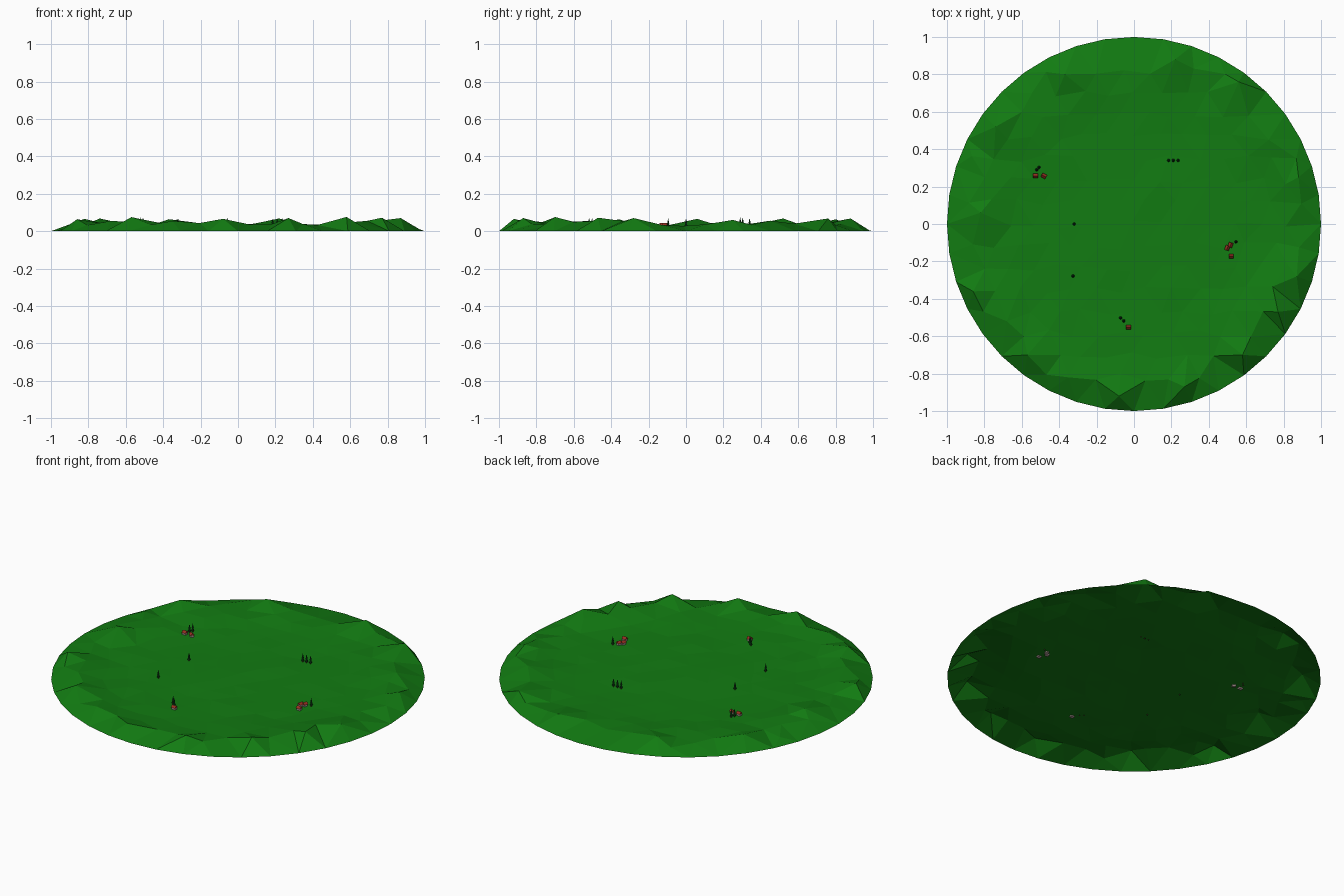
import bpy, bmesh, math, random
from mathutils import Vector, Matrix, noise
from mathutils.geometry import delaunay_2d_cdt
from mathutils.bvhtree import BVHTree

if "Cube" in bpy.data.objects:
    bpy.data.objects.remove(bpy.data.objects["Cube"])

random.seed(4)


def material(name, rgb):
    m = bpy.data.materials.new(name)
    m.diffuse_color = (*rgb, 1)
    m.use_nodes = True
    m.node_tree.nodes["Principled BSDF"].inputs["Base Color"].default_value = m.diffuse_color
    return m


GRASS = material("grass", (0.006, 0.2, 0.006))
LEAF = material("leaf", (0.004, 0.05, 0.008))
BARK = material("bark", (0.06, 0.03, 0.015))
WALL = material("wall", (0.42, 0.32, 0.3))
ROOF = material("roof", (0.3, 0.03, 0.015))


def make_object(name, bm, mats):
    me = bpy.data.meshes.new(name)
    bm.to_mesh(me)
    bm.free()
    for m in mats:
        me.materials.append(m)
    ob = bpy.data.objects.new(name, me)
    bpy.context.collection.objects.link(ob)
    return ob


# Hilltops around the edge of the meadow: x, y, z
PEAKS = [(-.74, .52, .068), (.22, .88, .068), (.56, .76, .068), (.58, -.70, .076),
         (.27, -.87, .07), (.77, -.47, .072), (.87, -.28, .07), (-.08, -.92, .066),
         (.88, .25, .06), (-.86, -.36, .064), (-.57, -.70, .075), (-.37, .80, .064),
         (-.82, .06, .066), (-.68, -.52, .055), (-.35, -.82, .055), (.72, .45, .056)]


def smooth(a, b, x):
    t = min(1, max(0, (x - a) / (b - a)))
    return t * t * (3 - 2 * t)


def height(x, y):
    r = math.hypot(x, y)
    ring = smooth(0.5, 0.85, r)
    z = 0.02 + 0.012 * ring
    z += (0.006 + 0.012 * ring) * noise.noise(Vector((x * 5, y * 5, 3.7)))
    for px, py, pz in PEAKS:
        d2 = (x - px) ** 2 + (y - py) ** 2
        z += (pz - 0.035) * 0.7 * math.exp(-d2 / 0.012)
    return max(0.012, min(z, 0.07)) * (1 - 0.35 * smooth(0.88, 0.97, r))


# Rolling ground: single triangulated sheet with a 40-sided rim at z = 0
N = 40
pts = [Vector((math.cos(i * math.tau / N), math.sin(i * math.tau / N))) for i in range(N)]
zs = [0.0] * N
for x, y, z in PEAKS:
    pts.append(Vector((x, y)))
    zs.append(z)
S = 0.135
for j in range(-9, 10):
    for i in range(-9, 10):
        p = Vector(((i + 0.5 * (j % 2)) * S, j * S * 0.866))
        p += Vector((random.uniform(-.02, .02), random.uniform(-.02, .02)))
        if p.length > 0.95 or any((p - q).length < 0.075 for q in pts):
            continue
        pts.append(p)
        zs.append(height(*p))
out = delaunay_2d_cdt(pts, [(i, (i + 1) % N) for i in range(N)], [], 0, 1e-6)
bm = bmesh.new()
vs = [bm.verts.new((p.x, p.y, zs[o[0]])) for p, o in zip(out[0], out[3])]
for f in out[2]:
    bm.faces.new([vs[k] for k in f])
bmesh.ops.recalc_face_normals(bm, faces=bm.faces)
if sum(f.normal.z for f in bm.faces) < 0:
    bmesh.ops.reverse_faces(bm, faces=bm.faces)
tree_lookup = BVHTree.FromBMesh(bm)
make_object("ground", bm, [GRASS])


def ground_z(x, y):
    return tree_lookup.ray_cast(Vector((x, y, 1)), Vector((0, 0, -1)))[0].z


# Conifers: short trunk and two stacked cones
def tree(name, x, y):
    bm = bmesh.new()
    for r1, r2, z0, z1, mat in ((.003, .003, -.004, .012, 1), (.0085, .002, .008, .03, 0),
                                (.006, 0, .024, .05, 0)):
        res = bmesh.ops.create_cone(bm, cap_ends=True, segments=8, radius1=r1, radius2=r2,
                                    depth=z1 - z0, matrix=Matrix.Translation((0, 0, (z0 + z1) / 2)))
        for f in {f for v in res["verts"] for f in v.link_faces}:
            f.material_index = mat
    ob = make_object(name, bm, [LEAF, BARK])
    ob.location = (x, y, ground_z(x, y))


for k, (x, y) in enumerate([(-.52, .29), (-.508, .303), (.185, .34), (.21, .34), (.236, .34),
                            (-.32, 0), (-.326, -.278), (-.072, -.502), (-.055, -.518), (.545, -.095)]):
    tree(f"tree_{k + 1}", x, y)


# Cottages: box walls with an overhanging gable roof
def house(name, x, y, turn):
    bm = bmesh.new()
    w, d, h, top = .011, .009, .014, .024
    res = bmesh.ops.create_cube(bm, size=1, matrix=Matrix.Translation((0, 0, h / 2 - .004))
                                @ Matrix.Diagonal((2 * w, 2 * d, h + .008, 1)))
    a, b = w + .002, d + .003
    ends = [[bm.verts.new((sx * a, yy, zz)) for yy, zz in ((-b, h - .002), (b, h - .002), (0, top))]
            for sx in (-1, 1)]
    roof = [bm.faces.new(ends[0]), bm.faces.new(ends[1])]
    for i in range(3):
        k = (i + 1) % 3
        roof.append(bm.faces.new((ends[0][i], ends[0][k], ends[1][k], ends[1][i])))
    for f in roof:
        f.material_index = 1
    bmesh.ops.recalc_face_normals(bm, faces=bm.faces)
    ob = make_object(name, bm, [WALL, ROOF])
    ob.location = (x, y, ground_z(x, y))
    ob.rotation_euler.z = math.radians(turn)


for k, (x, y, turn) in enumerate([(-.527, .257, 0), (-.482, .257, -30), (.52, -.172, 0),
                                  (.516, -.112, 70), (.499, -.128, 70), (-.03, -.552, 0)]):
    house(f"house_{k + 1}", x, y, turn)
